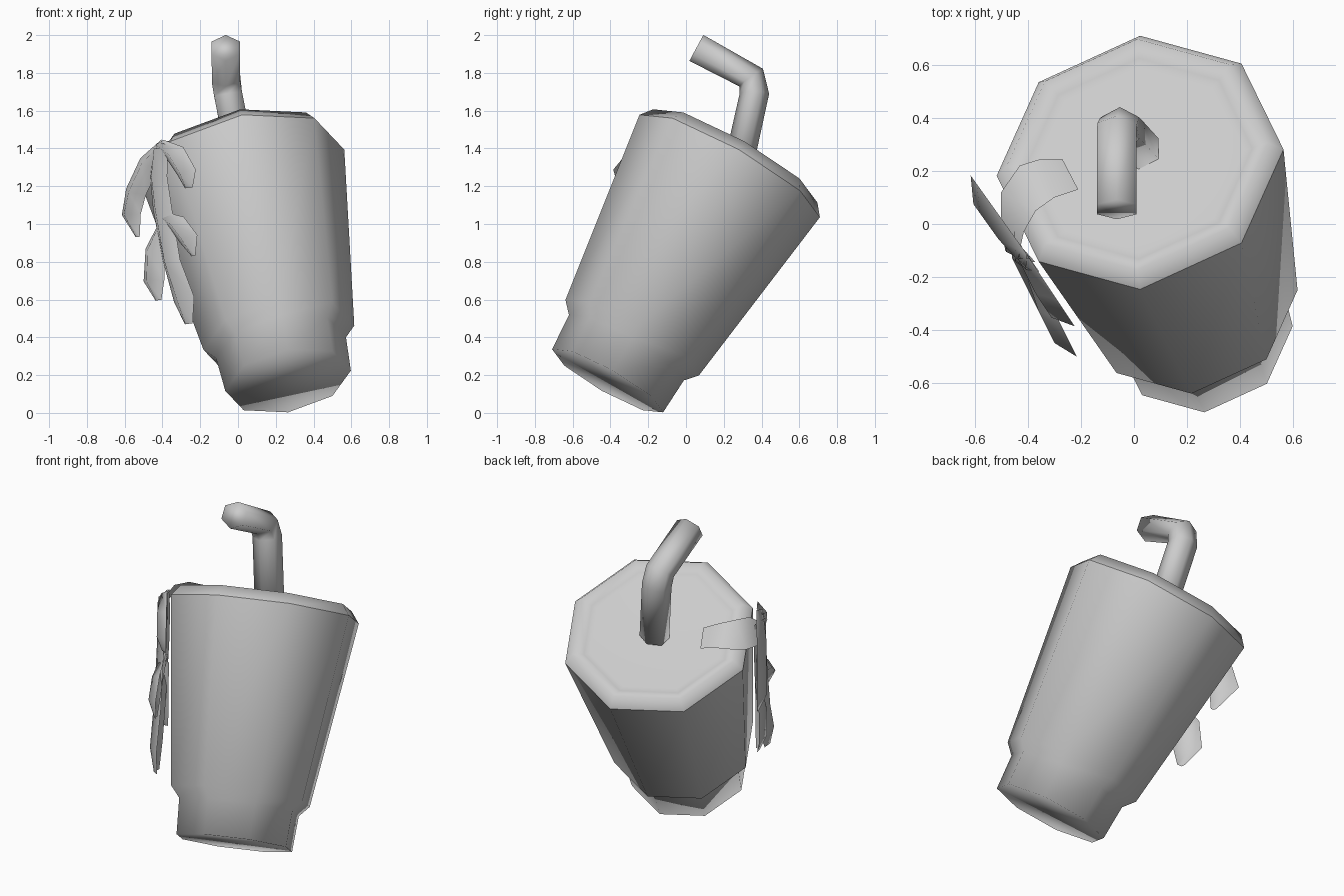
import bpy, math
from mathutils import Vector

if "Cube" in bpy.data.objects:
    bpy.data.objects.remove(bpy.data.objects["Cube"])

# Tilted cup frame: base centre, axis and the direction of the first octagon corner
BASE = Vector((0.265, -0.415, 0.17))
AXIS = Vector((-0.182, 0.486, 0.855)).normalized()
U = Vector((0, 0.869, -0.494)).normalized()
U = (U - AXIS * U.dot(AXIS)).normalized()
V = AXIS.cross(U)


def make(name, verts, faces, angle=180):
    me = bpy.data.meshes.new(name)
    me.from_pydata([tuple(v) for v in verts], [], faces)
    me.update()
    ob = bpy.data.objects.new(name, me)
    bpy.context.collection.objects.link(ob)
    bpy.ops.object.select_all(action='DESELECT')
    ob.select_set(True)
    bpy.context.view_layer.objects.active = ob
    bpy.ops.object.shade_smooth_by_angle(angle=math.radians(angle))
    return ob


def skin(rings, n):
    return [(k * n + i, k * n + (i + 1) % n, (k + 1) * n + (i + 1) % n, (k + 1) * n + i)
            for k in range(rings - 1) for i in range(n)]


def lathe(name, profile, n=8, cap_first=False, cap_last=False):
    verts = []
    for r, h in profile:
        for i in range(n):
            t = 2 * math.pi * i / n
            verts.append(BASE + AXIS * h + (U * math.cos(t) + V * math.sin(t)) * r)
    faces = skin(len(profile), n)
    if cap_first:
        faces.append(tuple(reversed(range(n))))
    if cap_last:
        faces.append(tuple(range(len(verts) - n, len(verts))))
    return make(name, verts, faces)


# Cup body with a stepped foot
lathe("cup_body", [(0.338, 0), (0.35, 0.205), (0.406, 0.267), (0.549, 1.33)], cap_first=True)
# Lid with a raised rim
lathe("lid", [(0.549, 1.33), (0.50, 1.392), (0.435, 1.36), (0.40, 1.355)], cap_last=True)

# Bent straw: hexagonal tube swept along a path
path = [Vector(p) for p in [(0.02, 0.28, 1.32), (-0.053, 0.362, 1.69),
                            (-0.064, 0.345, 1.775), (-0.065, 0.055, 1.932)]]
verts = []
for k, p in enumerate(path):
    d = Vector((0, 0, 0))
    if k > 0:
        d += (p - path[k - 1]).normalized()
    if k < len(path) - 1:
        d += (path[k + 1] - p).normalized()
    d.normalize()
    side = (Vector((1, 0, 0)) - d * d.x).normalized()
    up = d.cross(side)
    for i in range(6):
        t = math.pi * (i + 0.5) / 3
        verts.append(p + side * math.cos(t) * 0.086 + up * math.sin(t) * 0.078)
make("straw", verts, skin(4, 6) + [tuple(range(18, 24)), tuple(reversed(range(6)))])

# Hanging sprig: folded leaves drawn in x, z (with half width) on slanted upright planes
OUT = Vector((-0.72, -0.69, 0))


def leaf(name, slope, stations, ridge=0.055):
    verts = []
    for k, (x, z, w) in enumerate(stations):
        a = stations[max(k - 1, 0)]
        b = stations[min(k + 1, len(stations) - 1)]
        d = Vector((b[0] - a[0], b[1] - a[1])).normalized()
        for s in (-1, 0, 1):
            px, pz = x - d.y * w * s, z + d.x * w * s
            lift = ridge * min(1, w / 0.045) if s == 0 else 0
            verts.append(Vector((px, -0.09 - slope * (px + 0.42), pz)) + OUT * lift)
    faces = [(3 * k + j, 3 * k + j + 1, 3 * k + j + 4, 3 * k + j + 3)
             for k in range(len(stations) - 1) for j in range(2)]
    return make(name, verts, faces)


leaf("main_frond", 2.0, [(-0.41, 1.40, .04), (-0.42, 1.25, .045), (-0.40, 1.08, .05),
                         (-0.35, .8, .045), (-0.285, .6, .055), (-0.26, .47, .02)])
leaf("upper_left_leaf", 1.4, [(-0.38, 1.43, .03), (-0.47, 1.32, .055), (-0.54, 1.17, .055),
                              (-0.565, 1.05, .05), (-0.53, .93, .01)])
leaf("upper_right_leaf", 1.5, [(-0.41, 1.42, .03), (-0.33, 1.37, .055), (-0.27, 1.27, .05),
                               (-0.26, 1.19, .02)])
leaf("lower_left_leaf", 1.1, [(-0.39, 1.02, .02), (-0.44, .86, .05), (-0.445, .7, .055),
                              (-0.42, .595, .015)])
leaf("lower_right_leaf", 2.0, [(-0.41, 1.05, .02), (-0.32, 1.0, .05), (-0.26, .92, .05),
                               (-0.235, .83, .01)])

# Strip that hooks the sprig over the lid rim
pairs = [((-0.21, 0.13, 1.38), (-0.27, 0.245, 1.31)),
         ((-0.30, 0.10, 1.42), (-0.35, 0.245, 1.34)),
         ((-0.37, 0.05, 1.44), (-0.43, 0.22, 1.34)),
         ((-0.415, -0.03, 1.44), (-0.50, 0.12, 1.32)),
         ((-0.43, -0.10, 1.39), (-0.50, 0.0, 1.30))]
make("rim_hook", [p for pair in pairs for p in pair],
     [(2 * k, 2 * k + 1, 2 * k + 3, 2 * k + 2) for k in range(4)])
